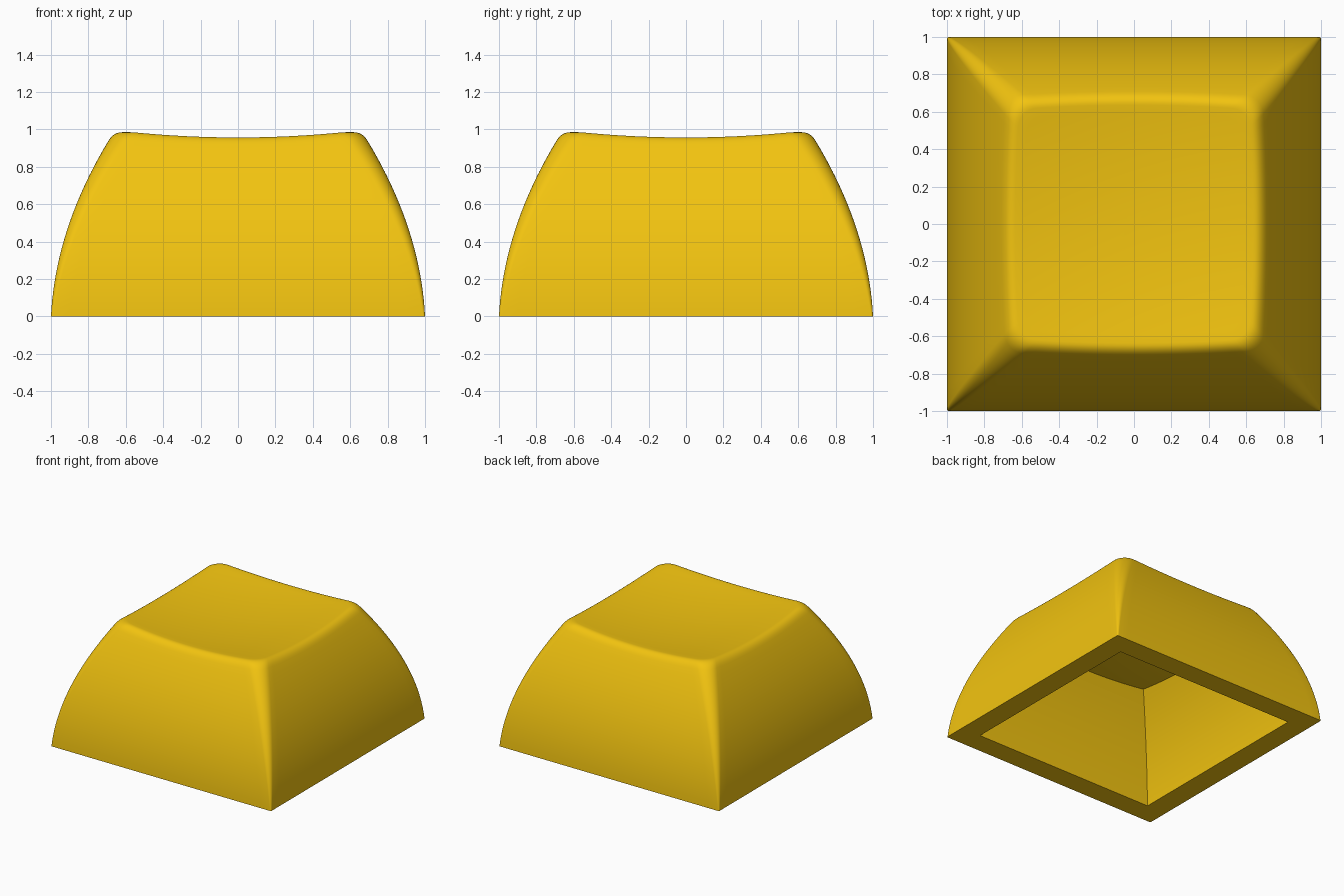
import bpy, bmesh, math
from mathutils import Vector

if "Cube" in bpy.data.objects:
    bpy.data.objects.remove(bpy.data.objects["Cube"])

SIDE, CORNER, LEVELS, TOP = 24, 8, 20, 14


def dish(x, y, drop):
    return 0.918 + 0.096 * (x * x + y * y) - drop


def outline(w, r):
    # rounded square, same vertex count at every height
    c, pts = w - r, []
    for q in range(4):
        a = q * math.pi / 2
        ca, sa = math.cos(a), math.sin(a)
        local = [(w, -c + 2 * c * i / SIDE) for i in range(SIDE)]
        for j in range(CORNER):
            t = math.pi / 2 * j / CORNER
            local.append((c + r * math.cos(t), c + r * math.sin(t)))
        pts += [(x * ca - y * sa, x * sa + y * ca) for x, y in local]
    return pts


def shell_rings(inset, drop, r0, r1, fillet):
    # curved walls meeting a dished top, with an optional rounded rim
    def wall(i, z):
        w = 1 - 0.05 * z - 0.295 * z * z - inset * (1 + 0.1 * z)
        x, y = outline(w, r0 + r1 * z)[i]
        return Vector((x, y, z))

    def lid(p, s):
        return Vector((p.x * s, p.y * s, dish(p.x * s, p.y * s, drop)))

    columns = []
    for i in range(4 * (SIDE + CORNER)):
        z = 0.95 - drop
        for _ in range(10):
            p = wall(i, z)
            z = dish(p.x, p.y, drop)
        rim = wall(i, z)
        col = [wall(i, (z - fillet) * k / LEVELS) for k in range(LEVELS + 1)]
        s = 1 - fillet * 1.25
        if fillet:
            a, b = col[-1], lid(rim, s)
            for k in range(1, 7):
                t = k / 6
                col.append(a * (1 - t) ** 2 + rim * 2 * t * (1 - t) + b * t * t)
        col += [lid(rim, s * (1 - k / TOP)) for k in range(1, TOP + 1)]
        columns.append(col)
    return columns


bm = bmesh.new()


def skin(columns):
    grid = [[bm.verts.new(p) for p in col] for col in columns]
    for i in range(len(grid)):
        a, b = grid[i - 1], grid[i]
        for k in range(len(a) - 1):
            bm.faces.new((a[k], b[k], b[k + 1], a[k + 1]))
    return [col[0] for col in grid]


# outer skin, hollow inside, and flat bottom rim
outer = skin(shell_rings(0, 0, 0.01, 0.1, 0.05))
inner = skin(shell_rings(0.177, 0.17, 0, 0, 0))
for i in range(len(outer)):
    bm.faces.new((outer[i - 1], inner[i - 1], inner[i], outer[i]))
bmesh.ops.remove_doubles(bm, verts=bm.verts[:], dist=1e-5)
bmesh.ops.recalc_face_normals(bm, faces=bm.faces[:])

mesh = bpy.data.meshes.new("key_cap")
bm.to_mesh(mesh)
bm.free()
cap = bpy.data.objects.new("key_cap", mesh)
bpy.context.collection.objects.link(cap)

mat = bpy.data.materials.new("yellow_plastic")
mat.diffuse_color = (0.89, 0.55, 0.005, 1)
mat.use_nodes = True
mat.node_tree.nodes["Principled BSDF"].inputs["Base Color"].default_value = mat.diffuse_color
mesh.materials.append(mat)

bpy.context.view_layer.objects.active = cap
cap.select_set(True)
bpy.ops.object.shade_smooth_by_angle(angle=math.radians(30))
